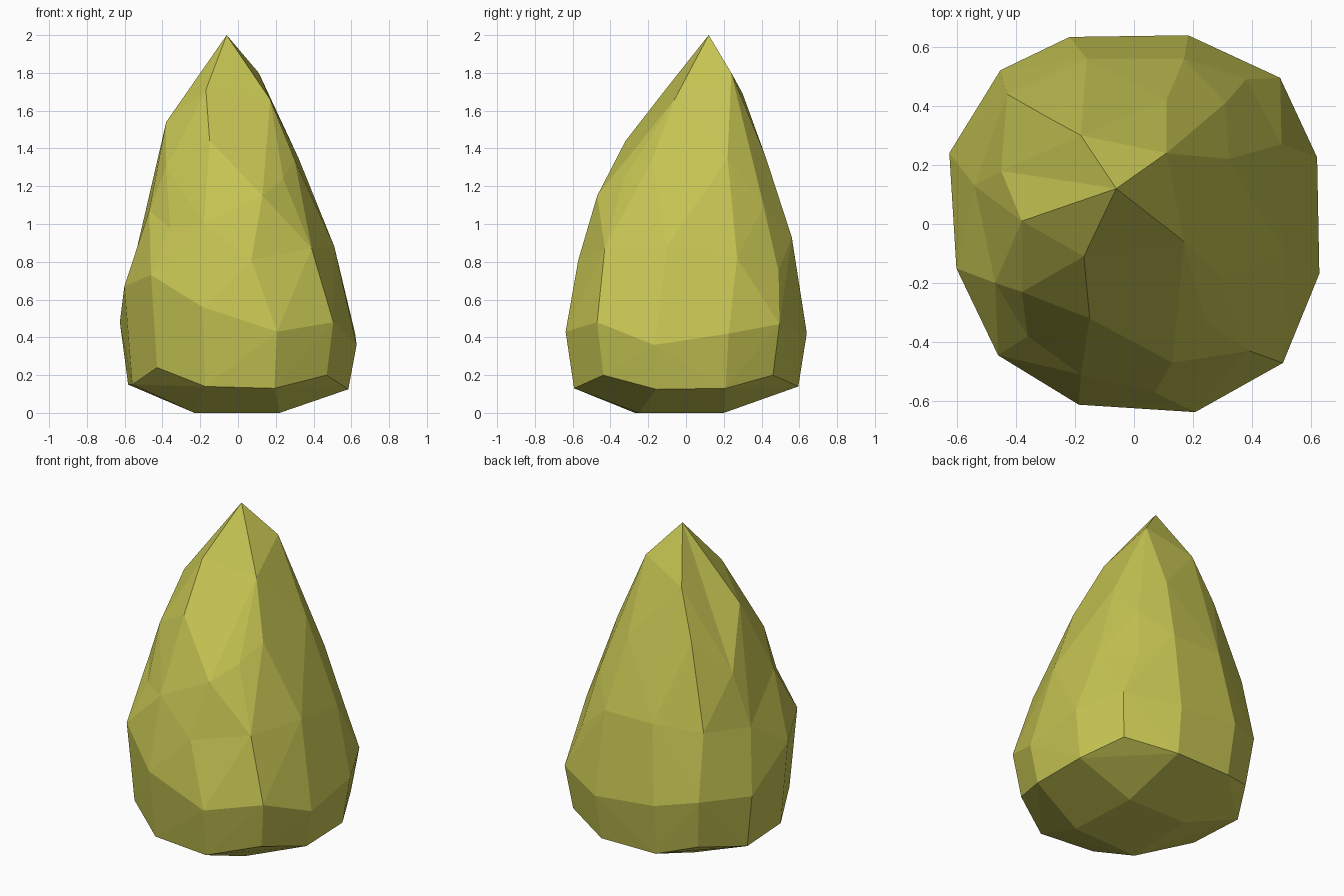
import bpy, bmesh
from math import cos, sin, radians
from mathutils import Vector

if "Cube" in bpy.data.objects:
    bpy.data.objects.remove(bpy.data.objects["Cube"])

# Widest outline: (angle, radius) for 12 corners, anticlockwise from the front
outline = [(-107, .64), (-72, .67), (-43, .69), (-15, .65), (20, .66), (45, .70),
           (74, .665), (109, .67), (131, .69), (159, .67), (-166, .62), (-136, .64)]
low_z = [.14, .13, .20, .125, .13, .20, .14, .14, .20, .15, .15, .24]
wide_z = [.56, .43, .48, .36, .42, .47, .42, .46, .50, .48, .67, .73]


def ring(scale, heights):
    return [Vector((r * scale * cos(radians(a)), r * scale * sin(radians(a)), z))
            for (a, r), z in zip(outline, heights)]


# Lower rings follow the outline, upper rings are irregular chipped facets
shoulder = [(-.18, -.51, 1.0), (.07, -.57, .81), (.39, -.43, .87), (.51, -.10, .88),
            (.50, .27, .82), (.38, .49, .75), (.17, .56, .93), (-.16, .56, .93),
            (-.43, .44, .90), (-.54, .13, .85), (-.47, -.20, 1.07), (-.36, -.38, .98)]
neck = [(-.15, -.32, 1.44), (.13, -.47, 1.15), (.24, -.33, 1.24), (.30, -.18, 1.34),
        (.32, .22, 1.35), (.31, .41, 1.10), (.11, .42, 1.36), (-.18, .30, 1.69),
        (-.29, .36, 1.40), (-.45, .18, 1.18), (-.38, .01, 1.54), (-.38, -.23, 1.30)]
base = [(-.23, -.27, 0), (.22, -.25, 0), (.20, .20, 0), (-.20, .20, 0)]
tip = [(-.17, -.11, 1.71), (.17, -.06, 1.66), (.11, .24, 1.80), (-.06, .12, 2.0)]

bm = bmesh.new()


def add(points):
    return [bm.verts.new(p) for p in points]


def facet(a, b, c, d):
    """Split a quad along the diagonal that bulges outwards."""
    normal = (c.co - a.co).cross(d.co - b.co)
    if (a.co + c.co - b.co - d.co).dot(normal) >= 0:
        tris = (a, b, c), (a, c, d)
    else:
        tris = (a, b, d), (b, c, d)
    for t in tris:
        bm.faces.new(t)


def cap(r, inner, up):
    """Close a 12-sided ring with a 3 x 3 patch."""
    rows = [[r[11], r[0], r[1], r[2]], [r[10], inner[0], inner[1], r[3]],
            [r[9], inner[3], inner[2], r[4]], [r[8], r[7], r[6], r[5]]]
    for i in range(3):
        for j in range(3):
            q = [rows[i][j], rows[i][j + 1], rows[i + 1][j + 1], rows[i + 1][j]]
            facet(*(q if up else q[::-1]))


# Side walls between rings, then bottom and pointed top
rings = [add(p) for p in (ring(.93, low_z), ring(1, wide_z), shoulder, neck)]
for lo, hi in zip(rings, rings[1:]):
    for k in range(12):
        n = (k + 1) % 12
        facet(lo[k], lo[n], hi[n], hi[k])
cap(rings[0], add(base), False)
cap(rings[-1], add(tip), True)
bmesh.ops.recalc_face_normals(bm, faces=bm.faces)

mesh = bpy.data.meshes.new("foliage")
bm.to_mesh(mesh)
bm.free()
mat = bpy.data.materials.new("olive yellow")
mat.diffuse_color = (.56, .55, .085, 1)
mat.use_nodes = True
mat.node_tree.nodes["Principled BSDF"].inputs["Base Color"].default_value = mat.diffuse_color
mesh.materials.append(mat)
bpy.context.collection.objects.link(bpy.data.objects.new("foliage", mesh))
